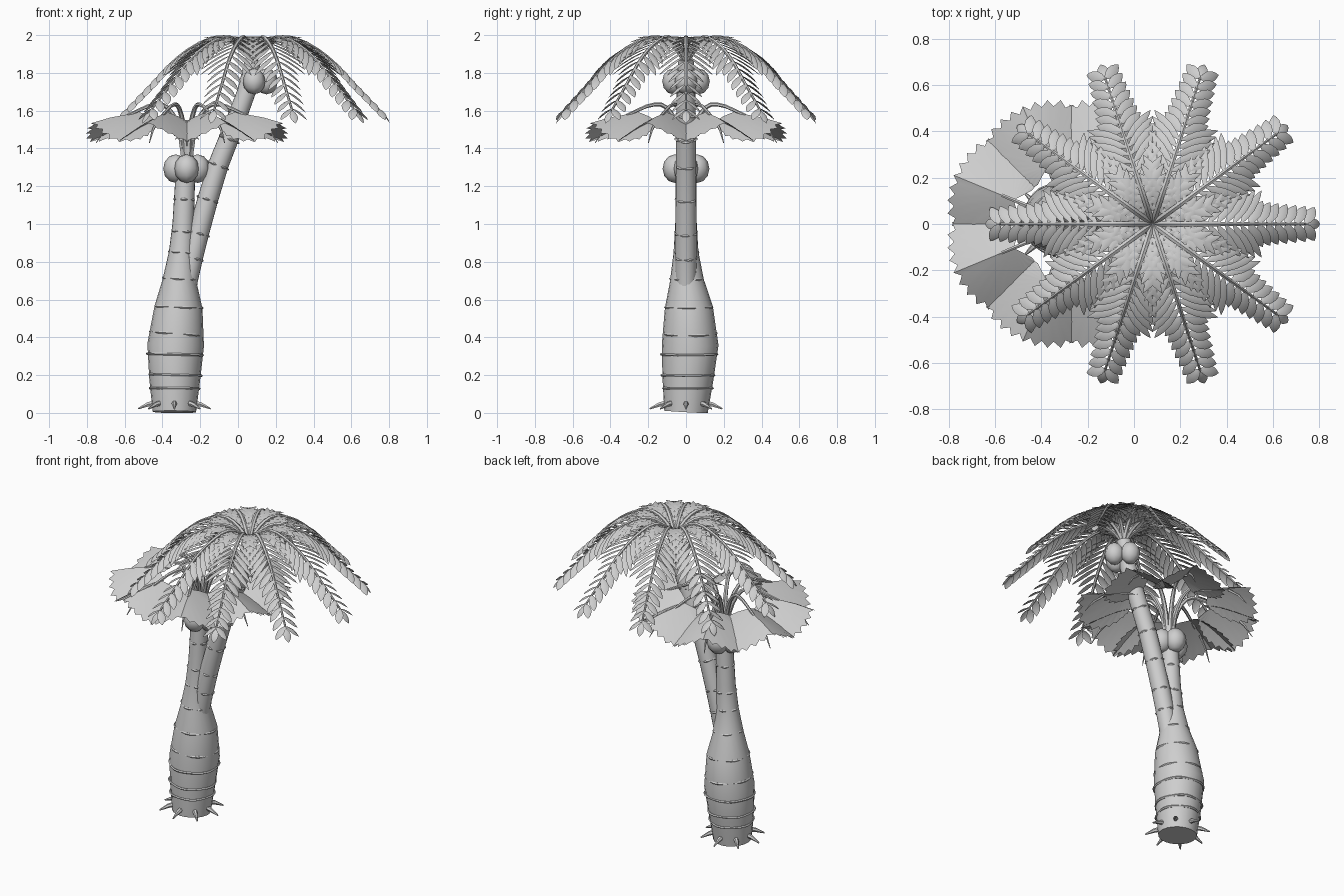
import bpy, bmesh, math
from mathutils import Vector

if "Cube" in bpy.data.objects:
    bpy.data.objects.remove(bpy.data.objects["Cube"])

grey = bpy.data.materials.new("soft_grey")
grey.diffuse_color = (0.62, 0.62, 0.62, 1)
grey.use_nodes = True
grey.node_tree.nodes["Principled BSDF"].inputs["Base Color"].default_value = grey.diffuse_color
Z = Vector((0, 0, 1))


def finish(name, bm, smooth=40):
    """Turn a bmesh into a named, shaded object."""
    me = bpy.data.meshes.new(name)
    bm.to_mesh(me)
    bm.free()
    me.materials.append(grey)
    ob = bpy.data.objects.new(name, me)
    bpy.context.collection.objects.link(ob)
    bpy.ops.object.select_all(action='DESELECT')
    ob.select_set(True)
    bpy.context.view_layer.objects.active = ob
    bpy.ops.object.shade_smooth_by_angle(angle=math.radians(smooth))
    return ob


def curve(pts, t):
    """Catmull-Rom point at t in 0..1 through pts."""
    p = [Vector(q) for q in pts]
    p = [2 * p[0] - p[1]] + p + [2 * p[-1] - p[-2]]
    f = min(max(t, 0), 0.9999) * (len(pts) - 1)
    i, u = int(f), f - int(f)
    a, b, c, d = p[i:i + 4]
    return 0.5 * (2 * b + (c - a) * u + (2 * a - 5 * b + 4 * c - d) * u * u
                  + (3 * b - a - 3 * c + d) * u ** 3)


def tube(bm, pts, radii, sides, ref):
    """Capped tube through pts; ref is a vector never parallel to the path."""
    rings = []
    for i, p in enumerate(pts):
        t = (pts[min(i + 1, len(pts) - 1)] - pts[max(i - 1, 0)]).normalized()
        s = t.cross(ref).normalized()
        n = s.cross(t)
        rings.append([bm.verts.new(p + radii[i] * (s * math.cos(a) + n * math.sin(a)))
                      for a in (2 * math.pi * k / sides for k in range(sides))])
    for r0, r1 in zip(rings, rings[1:]):
        for k in range(sides):
            j = (k + 1) % sides
            bm.faces.new((r0[k], r0[j], r1[j], r1[k]))
    bm.faces.new(rings[0][::-1])
    bm.faces.new(rings[-1])
    bmesh.ops.recalc_face_normals(bm, faces=bm.faces)


def trunk(name, rows, ring_heights):
    """Trunk from rows of (x, y, z, radius), with uneven growth rings."""
    bm = bmesh.new()
    tube(bm, [Vector(r[:3]) for r in rows], [r[3] for r in rows], 20, Vector((0, 1, 0)))
    finish(name, bm)
    bm = bmesh.new()
    for n, z in enumerate(ring_heights):
        for a, b in zip(rows, rows[1:]):
            if a[2] <= z < b[2]:
                f = (z - a[2]) / (b[2] - a[2])
                x, y, _, r = [a[k] + (b[k] - a[k]) * f for k in range(4)]
                slope = (b[0] - a[0]) / (b[2] - a[2])
        sink = .001 if z < .35 else -.005        # upper rings only surface in places
        loops = []
        for k in range(30):
            ang = 2 * math.pi * k / 30
            wob = 0.004 * math.sin(5 * ang + 2 * n)
            loop = []
            for m in range(5):
                q = 2 * math.pi * m / 5
                rr = r + sink + wob + 0.007 * math.cos(q)
                dx = rr * math.cos(ang)
                loop.append(bm.verts.new((x + dx, y + rr * math.sin(ang),
                            z - slope * dx + 0.007 * math.sin(q))))
            loops.append(loop)
        for k in range(30):
            l0, l1 = loops[k], loops[(k + 1) % 30]
            for m in range(5):
                bm.faces.new((l0[m], l1[m], l1[(m + 1) % 5], l0[(m + 1) % 5]))
    bmesh.ops.recalc_face_normals(bm, faces=bm.faces)
    finish(name + "_rings", bm)


# Trunks
trunk("stout_trunk", [(-.337, 0, .005, .115), (-.335, .01, .18, .135), (-.33, .022, .36, .150),
                      (-.315, .015, .56, .127), (-.31, .005, .70, .090), (-.30, 0, .85, .066),
                      (-.29, 0, 1.0, .057), (-.275, 0, 1.35, .05)],
      [.13, .20, .31, .42, .56, .71, .85, .96, 1.13])
trunk("leaning_trunk", [(-.30, 0, .4, .045), (-.268, 0, .7, .055), (-.242, 0, .82, .056),
                        (-.21, 0, .95, .056), (-.16, 0, 1.13, .055), (-.105, 0, 1.31, .054),
                        (-.03, 0, 1.5, .052), (.045, 0, 1.7, .049), (.08, 0, 1.87, .042)],
      [.82, .95, 1.13, 1.31, 1.45, 1.58])

# Root spikes
bm = bmesh.new()
for i in range(8):
    a = math.pi / 4 * i
    d = Vector((math.cos(a), math.sin(a), 0))
    c = Vector((-.337, 0, 0))
    tube(bm, [c + d * .09 + Z * .055, c + d * .14 + Z * .045, c + d * .192 + Z * .022],
         [.016, .013, .004], 6, Z)
finish("root_spikes", bm)


# Fruit clusters
def fruits(name, centre, angles, offset, r):
    bm = bmesh.new()
    for deg in angles:
        a = math.radians(deg)
        res = bmesh.ops.create_uvsphere(bm, u_segments=8, v_segments=6, radius=r)
        for v in res["verts"]:
            v.co.z *= 1.15
            v.co += Vector(centre) + Vector((math.cos(a), math.sin(a), 0)) * offset
    finish(name, bm, 60)


fruits("lower_fruits", (-.272, 0, 1.293), (0, 90, 180, 270), .058, .066)
fruits("upper_fruits", (.085, 0, 1.755), (0, 90, 270), .066, .06)


# Feather fronds
def leaflet(bm, base, d, length, width):
    """Pointed leaf lying level across its width, folded along a raised midrib."""
    wide = d.cross(Z).normalized()
    up = wide.cross(d)
    mid, left, right = [], [], []
    for t, w in ((0, .12), (.2, .7), (.45, 1), (.7, .85), (.88, .45), (1, .03)):
        p = base + d * length * t - up * length * .10 * t * t
        mid.append(bm.verts.new(p + up * width * .16 * w))
        left.append(bm.verts.new(p + wide * width * .5 * w))
        right.append(bm.verts.new(p - wide * width * .5 * w))
    for k in range(5):
        bm.faces.new((mid[k], mid[k + 1], left[k + 1], left[k]))
        bm.faces.new((right[k], right[k + 1], mid[k + 1], mid[k]))


ARCH = [(0, 0, 1.86), (.07, 0, 1.945), (.17, 0, 1.988), (.30, 0, 1.945),
        (.42, 0, 1.86), (.54, 0, 1.735), (.67, 0, 1.60)]
stems, leaves = bmesh.new(), bmesh.new()
# leaflet stations along a stem: dense and long inside, sparse and short outside
STATIONS = [(.14 + .047 * k, .13 + .010 * min(k, 7), .040) for k in range(11)]
STATIONS += [(.662 + .054 * k, .138 - .006 * k, .050) for k in range(7)]
for i in range(10):
    a = 2 * math.pi * i / 10
    out, side = Vector((math.cos(a), math.sin(a), 0)), Vector((-math.sin(a), math.cos(a), 0))

    def arch(t):
        q = curve(ARCH, t)
        return Vector((.08, 0, q.z)) + out * q.x

    path = [arch(k / 16) for k in range(17)]
    tube(stems, path, [.016 - .010 * k / 16 for k in range(17)], 6, side)
    for t, length, width in STATIONS:
        tan = (arch(t + .01) - arch(t - .01)).normalized()
        for s in (-1, 1):
            d = (tan * .62 + side * s * .78 - Z * .08).normalized()
            leaflet(leaves, arch(t), d, length, width)
    leaflet(leaves, path[-1], (path[-1] - path[-2]).normalized(), .085, .045)
finish("frond_stems", stems)
finish("frond_leaflets", leaves, 50)

# Fan leaves on arched stalks
stalks, fans = bmesh.new(), bmesh.new()
STALK = [(.015, 0, 1.33), (.045, 0, 1.5), (.11, 0, 1.615), (.20, 0, 1.63), (.34, 0, 1.575)]
REACH = [(0, .28), (22, .285), (42, .295), (62, .25), (82, .20), (102, .15), (125, .11), (150, .06)]


def reach(deg):
    for (a0, r0), (a1, r1) in zip(REACH, REACH[1:]):
        if deg <= a1:
            return r0 + (r1 - r0) * (deg - a0) / (a1 - a0)
    return REACH[-1][1]


for i in range(8):
    a = math.pi / 4 * (i + .5)
    out, side = Vector((math.cos(a), math.sin(a), 0)), Vector((-math.sin(a), math.cos(a), 0))
    core = Vector((-.27, 0, 0))
    path = []
    for k in range(11):
        q = curve(STALK, k / 10)
        path.append(core + out * q.x + Z * q.z)
    tube(stalks, path, [.016 - .008 * k / 10 for k in range(11)], 6, side)

    def blade(deg, dist, pleat):
        """Point on the drooping, pleated blade."""
        u = dist * math.cos(math.radians(deg))
        v = dist * math.sin(math.radians(deg))
        z = 1.592 - .10 * max(u, 0) - .40 * u * u * (u > 0) - .46 * abs(v) - .7 * v * v + pleat
        return fans.verts.new(core + out * (.27 + u) + side * v + Z * z)

    hub = blade(0, 0, 0)
    N = 46                                   # half-steps: tips and notches alternate
    inner, outer = [], []
    for k in range(N + 1):
        deg = -130 + 260 * k / N
        tip = k % 2 == 1
        r = reach(abs(deg))
        inner.append(blade(deg, r * .6, 0))
        outer.append(blade(deg, r * (1.0 if tip else .90), .001 if tip else -.004))
    for k in range(N):
        fans.faces.new((hub, inner[k], inner[k + 1]))
        fans.faces.new((inner[k], outer[k], outer[k + 1], inner[k + 1]))
    # drooping spike beneath the blade
    tube(stalks, [core + out * .40 + Z * 1.555, core + out * .47 + Z * 1.50,
                  core + out * .52 + Z * 1.43], [.008, .007, .002], 5, side)
finish("fan_stalks", stalks)
finish("fan_blades", fans, 30)
